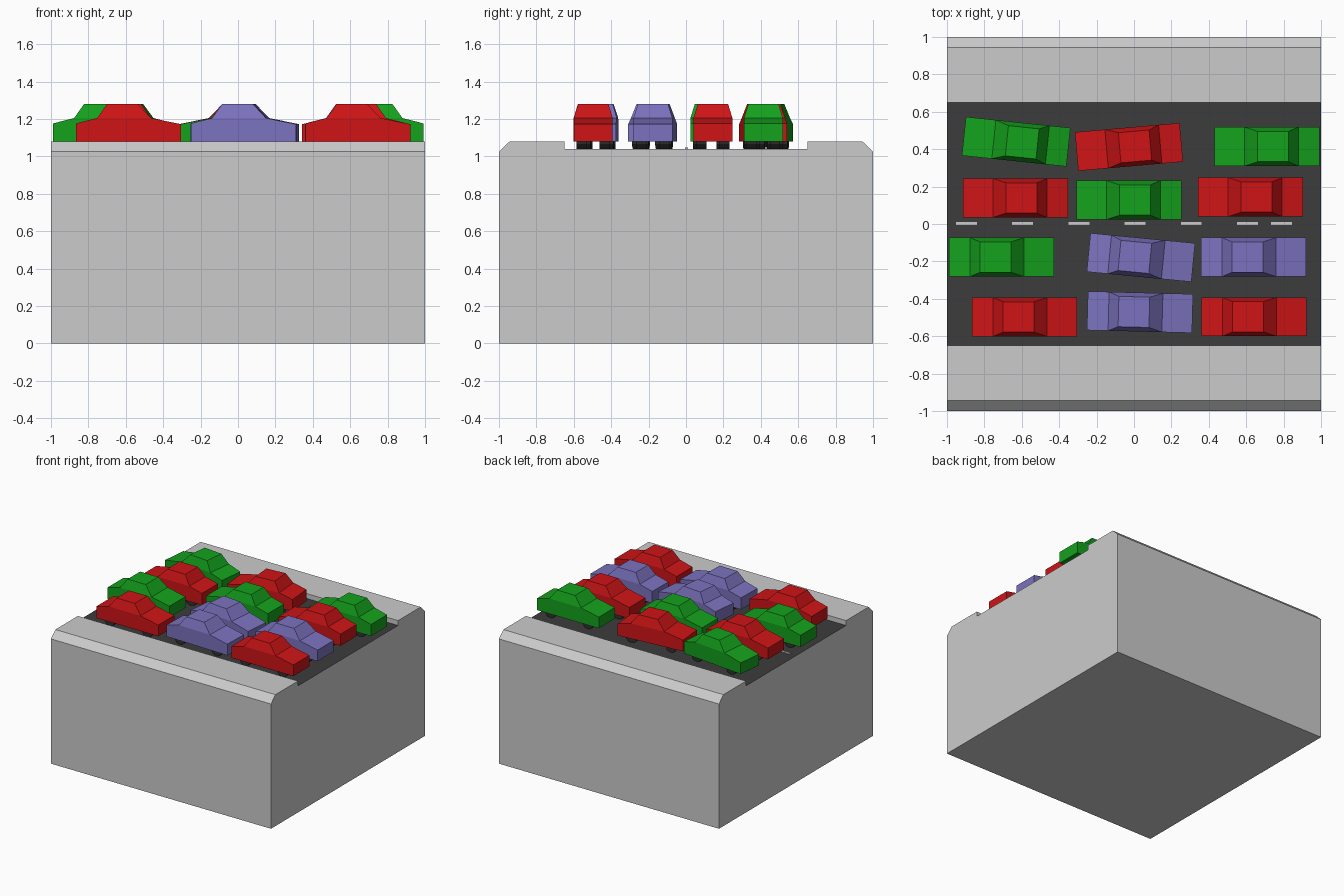
import bpy, bmesh
from math import radians
from mathutils import Matrix

if "Cube" in bpy.data.objects:
    bpy.data.objects.remove(bpy.data.objects["Cube"])


def material(name, r, g, b):
    m = bpy.data.materials.new(name)
    m.diffuse_color = (r, g, b, 1)
    m.use_nodes = True
    m.node_tree.nodes["Principled BSDF"].inputs["Base Color"].default_value = m.diffuse_color
    return m


RED = material("red_paint", 0.62, 0.007, 0.008)
GREEN = material("green_paint", 0.007, 0.36, 0.012)
PURPLE = material("purple_paint", 0.20, 0.17, 0.52)
ASPHALT = material("asphalt", 0.045, 0.045, 0.045)
RUBBER = material("rubber", 0.03, 0.03, 0.03)
CONCRETE = material("concrete", 0.8, 0.8, 0.8)


def to_mesh(bm, name, *mats):
    bmesh.ops.recalc_face_normals(bm, faces=bm.faces)
    me = bpy.data.meshes.new(name)
    bm.to_mesh(me)
    bm.free()
    for m in mats:
        me.materials.append(m)
    return me


def place(name, me, matrix=Matrix()):
    ob = bpy.data.objects.new(name, me)
    bpy.context.collection.objects.link(ob)
    ob.matrix_world = matrix
    return ob


# Ground block: street cross-section with raised pavements, extruded along x
half = [(1, 0), (1, 1.025), (0.943, 1.08), (0.65, 1.08), (0.65, 1.04)]
section = half + [(-y, z) for y, z in reversed(half)]
bm = bmesh.new()
face = bm.faces.new([bm.verts.new((-1, y, z)) for y, z in section])
ext = bmesh.ops.extrude_face_region(bm, geom=[face])
moved = [v for v in ext["geom"] if isinstance(v, bmesh.types.BMVert)]
bmesh.ops.translate(bm, verts=moved, vec=(2, 0, 0))
for f in bm.faces:
    c = f.calc_center_median()
    if all(abs(v.co.z - 1.04) < 1e-4 for v in f.verts) and abs(c.y) < 0.1:
        f.material_index = 1
place("street_block", to_mesh(bm, "street_block", CONCRETE, ASPHALT))

# Lane dashes along the centre of the road
bm = bmesh.new()
bmesh.ops.create_cube(bm, size=1, matrix=Matrix.Diagonal((0.112, 0.018, 0.012, 1)))
dash = to_mesh(bm, "lane_dash", CONCRETE)
for x in (-0.895, -0.595, -0.295, 0.006, 0.306, 0.606, 0.788):
    place("lane_dash", dash, Matrix.Translation((x, 0.003, 1.042)))

# Car body: side profile (x, z, half width), nose towards +x, narrower at the roof
PROFILE = [(-0.281, 0.04, 0.104), (0.281, 0.04, 0.104), (0.281, 0.132, 0.104),
           (0.12, 0.165, 0.104), (0.05, 0.24, 0.081), (-0.115, 0.24, 0.081),
           (-0.168, 0.165, 0.104), (-0.281, 0.136, 0.104)]


def car_body(name, mat):
    bm = bmesh.new()
    sides = [[bm.verts.new((x, s * w, z)) for x, z, w in PROFILE] for s in (-1, 1)]
    for side in sides:
        bm.faces.new([side[i] for i in (0, 1, 2, 3, 6, 7)])
        bm.faces.new(side[3:7])
    a, b = sides
    for i in range(8):
        j = (i + 1) % 8
        bm.faces.new((a[i], a[j], b[j], b[i]))
    return to_mesh(bm, name, mat)


BODIES = {m.name: car_body("car_body_" + m.name, m) for m in (RED, GREEN, PURPLE)}

# Set of four wheels, mostly tucked into the body
bm = bmesh.new()
for x in (-0.17, 0.17):
    for y in (-0.062, 0.062):
        bmesh.ops.create_cone(
            bm, cap_ends=True, segments=12, radius1=0.05, radius2=0.05, depth=0.055,
            matrix=Matrix.Translation((x, y, 0.05)) @ Matrix.Rotation(radians(90), 4, 'X'))
WHEELS = to_mesh(bm, "car_wheels", RUBBER)

# Cars in four lanes: x, y, heading, paint
CARS = [
    (-0.63, 0.44, 174, GREEN), (-0.027, 0.412, 185, RED), (0.711, 0.414, 180, GREEN),
    (-0.634, 0.139, 180, RED), (-0.027, 0.128, 180, GREEN), (0.623, 0.144, 180, RED),
    (-0.708, -0.177, 0, GREEN), (0.037, -0.179, -5.5, PURPLE), (0.639, -0.177, 0, PURPLE),
    (-0.585, -0.497, 0, RED), (0.032, -0.471, -1.5, PURPLE), (0.642, -0.496, 0, RED)]
for x, y, heading, paint in CARS:
    m = Matrix.Translation((x, y, 1.04)) @ Matrix.Rotation(radians(heading), 4, 'Z')
    place("car_body", BODIES[paint.name], m)
    place("car_wheels", WHEELS, m)
